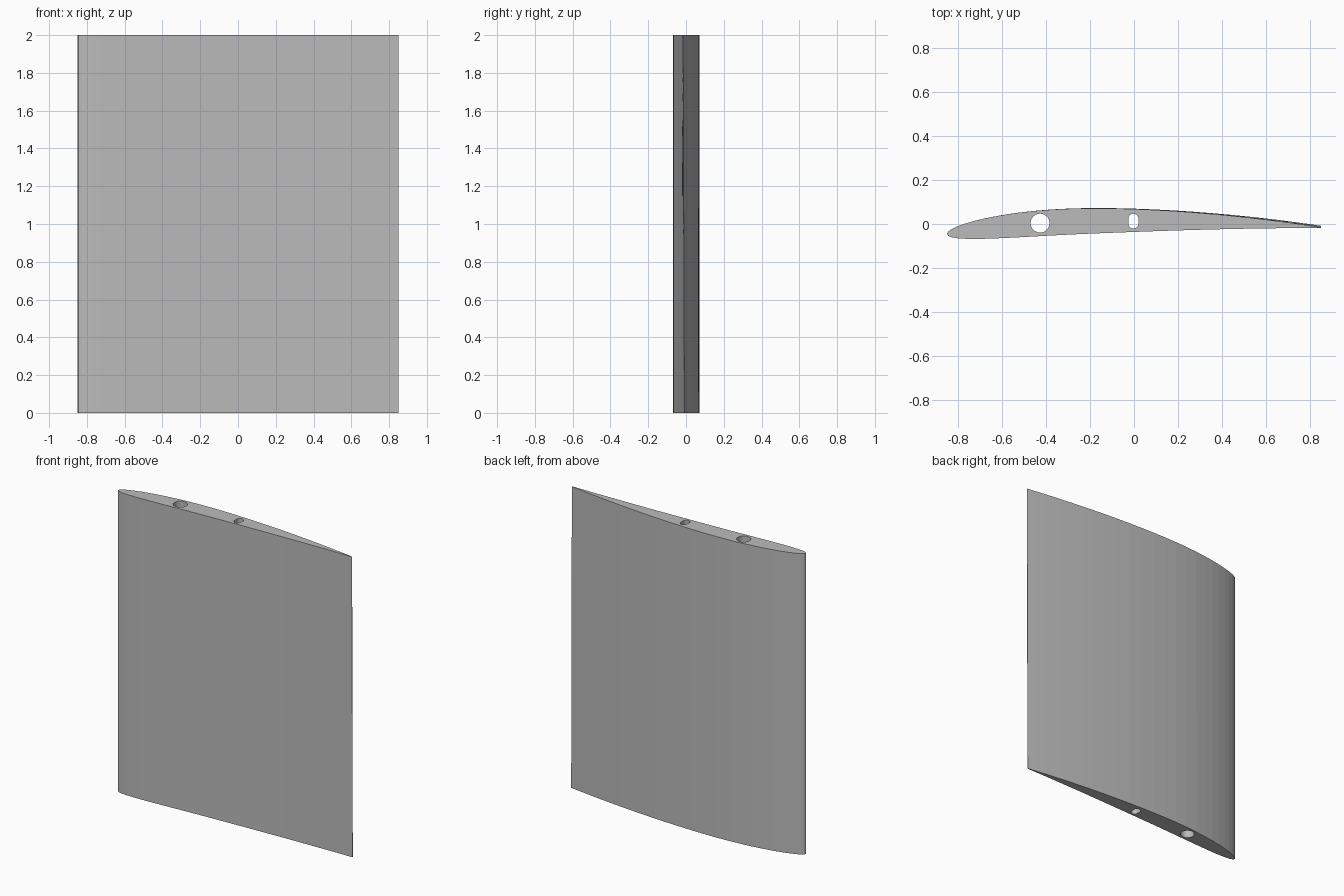
import bpy
import bmesh
from math import sin, cos, pi, sqrt

cube = bpy.data.objects.get("Cube")
if cube:
    bpy.data.objects.remove(cube, do_unlink=True)

CHORD, SPAN = 1.70, 2.0
CAMBER, THICKNESS = 0.048, 0.118
STEPS = 28

grey = bpy.data.materials.new("light grey")
grey.use_nodes = True
grey.diffuse_color = (0.5, 0.5, 0.5, 1)
grey.node_tree.nodes["Principled BSDF"].inputs["Base Color"].default_value = (0.5, 0.5, 0.5, 1)


def foil_point(s, side, lift):
    """Point at chord fraction s, on the upper (+1) or lower (-1) skin."""
    half = 5 * THICKNESS * (0.2969 * sqrt(s) - 0.126 * s - 0.3516 * s**2
                            + 0.2843 * s**3 - 0.1015 * s**4)
    u = s / 0.4 if s < 0.4 else (1 - s) / 0.6
    middle = -0.045 + 0.0285 * s + CAMBER * (2 * u - u * u) + lift * s * s
    return (s - 0.5) * CHORD, middle + side * half


def foil(lift):
    fractions = [(1 - cos(pi * i / STEPS)) / 2 for i in range(STEPS + 1)]
    upper = [foil_point(s, 1, lift) for s in reversed(fractions)]
    lower = [foil_point(s, -1, lift) for s in fractions[1:]]
    return upper + lower


def slot(cx, cy, radius, straight, n=32):
    """Round hole, stretched along y by a straight section."""
    ring = []
    for i in range(n):
        a = 2 * pi * (i + 0.5) / n
        offset = straight / 2 if sin(a) > 0 else -straight / 2
        ring.append((cx + radius * cos(a), cy + radius * sin(a) + offset))
    return ring


bm = bmesh.new()


def add_ring(points, z):
    verts = [bm.verts.new((x, y, z)) for x, y in points]
    edges = [bm.edges.new((v, verts[i - 1])) for i, v in enumerate(verts)]
    return verts, edges


# Outer skin, spar hole and slot, each as a bottom and a top ring
spar_hole = slot(-0.427, 0.004, 0.043, 0)
rear_slot = slot(-0.003, 0.013, 0.023, 0.022)
rings = [(foil(0.007), foil(0)), (spar_hole, spar_hole), (rear_slot, rear_slot)]
caps = ([], [])
walls = []
for low, high in rings:
    bottom, bottom_edges = add_ring(low, 0)
    top, top_edges = add_ring(high, SPAN)
    caps[0].extend(bottom_edges)
    caps[1].extend(top_edges)
    walls.append((bottom, top))

# End caps with the holes left open
for edges in caps:
    bmesh.ops.triangle_fill(bm, edges=edges, use_beauty=True)

# Skin and hole walls
for bottom, top in walls:
    for i in range(len(bottom)):
        bm.faces.new((bottom[i - 1], bottom[i], top[i], top[i - 1]))

bmesh.ops.recalc_face_normals(bm, faces=bm.faces)
mesh = bpy.data.meshes.new("wing_section")
bm.to_mesh(mesh)
bm.free()
mesh.materials.append(grey)
wing = bpy.data.objects.new("wing_section", mesh)
bpy.context.collection.objects.link(wing)
